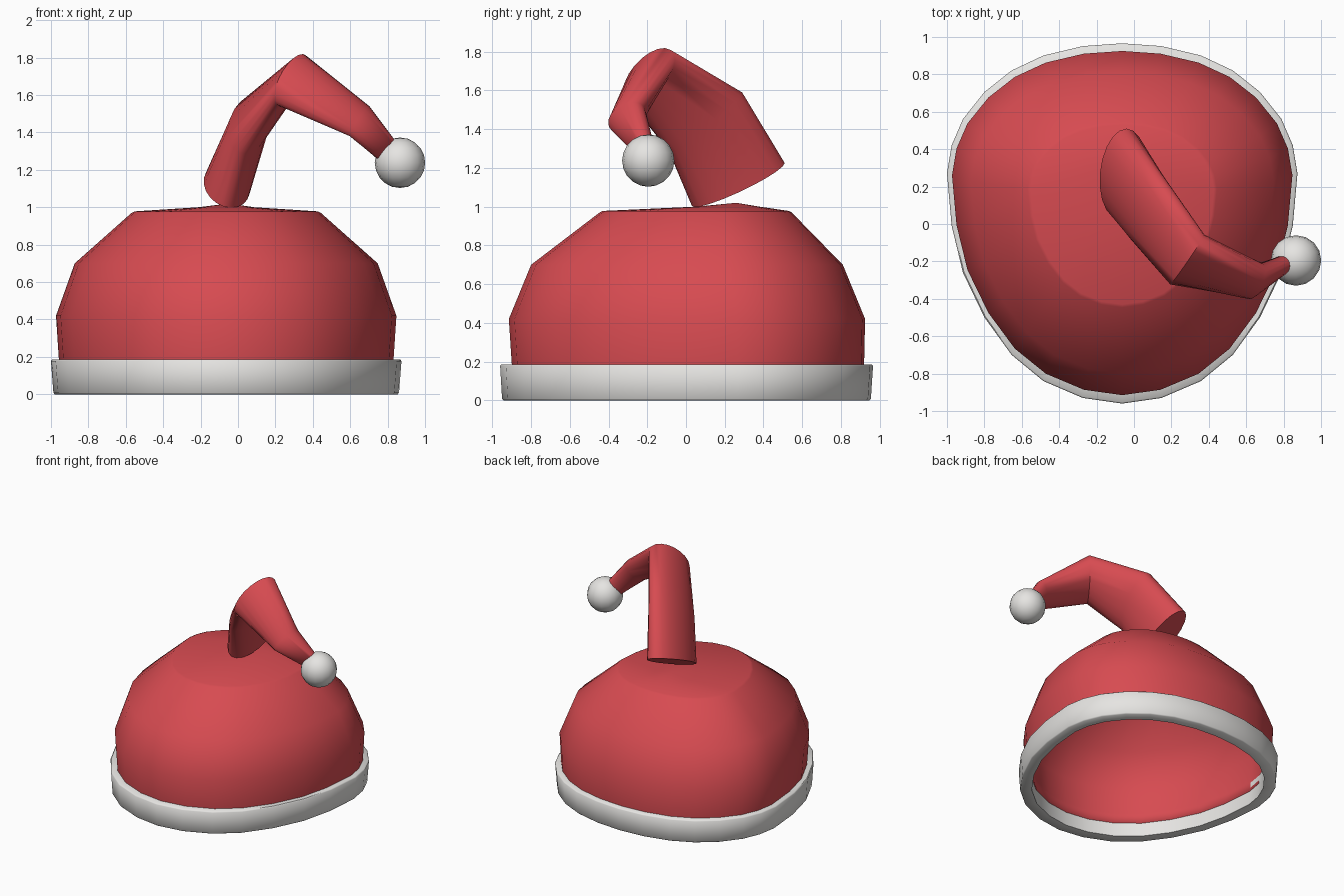
import bpy, bmesh, math
from mathutils import Vector

if "Cube" in bpy.data.objects:
    bpy.data.objects.remove(bpy.data.objects["Cube"])


def material(name, rgb):
    m = bpy.data.materials.new(name)
    m.diffuse_color = (*rgb, 1)
    m.use_nodes = True
    m.node_tree.nodes["Principled BSDF"].inputs["Base Color"].default_value = m.diffuse_color
    return m


RED = material("red felt", (0.68, 0.07, 0.082))
WHITE = material("white fur", (0.79, 0.78, 0.76))


def loft(name, rings, mat, cap_start=False, cap_end=False, closed=False, apex=None):
    """Skin a list of equal-length point rings."""
    bm = bmesh.new()
    vs = [[bm.verts.new(p) for p in r] for r in rings]
    n = len(vs[0])
    pairs = list(zip(vs, vs[1:]))
    if closed:
        pairs.append((vs[-1], vs[0]))
    for a, b in pairs:
        for i in range(n):
            j = (i + 1) % n
            bm.faces.new((a[i], a[j], b[j], b[i]))
    if apex:
        tip = bm.verts.new(apex)
        for i in range(n):
            bm.faces.new((vs[-1][i], vs[-1][(i + 1) % n], tip))
    if cap_start:
        bm.faces.new(vs[0])
    if cap_end:
        bm.faces.new(vs[-1])
    bmesh.ops.recalc_face_normals(bm, faces=bm.faces)
    me = bpy.data.meshes.new(name)
    bm.to_mesh(me)
    bm.free()
    ob = bpy.data.objects.new(name, me)
    bpy.context.collection.objects.link(ob)
    me.materials.append(mat)
    return ob


def smooth(ob, degrees=32):
    bpy.ops.object.select_all(action='DESELECT')
    ob.select_set(True)
    bpy.context.view_layer.objects.active = ob
    bpy.ops.object.shade_smooth_by_angle(angle=math.radians(degrees))


# Egg-shaped head outline: one half, mirrored, scaled to unit half-width/length
HALF = [(0, .965), (.21, .95), (.42, .90), (.59, .82), (.735, .705), (.85, .56),
        (.91, .42), (.935, .27), (.91, -.01), (.85, -.26), (.735, -.50),
        (.59, -.70), (.42, -.84), (.21, -.93), (0, -.96)]
EGG = HALF + [(-x, y) for x, y in HALF[-2:0:-1]]
CX = -0.063


def egg(hx, y0, y1, z, cx=CX):
    """Outline of half-width hx reaching from y0 to y1 at height z."""
    return [(cx + x / .935 * hx, (y0 + y1) / 2 + (y - .0025) / .9625 * (y1 - y0) / 2, z)
            for x, y in EGG]


# Crown: domed bowl with a nearly flat top, soft shoulder and open underside
crown = loft("crown", [
    egg(.888, -.895, .915, .11),
    egg(.895, -.90, .92, .19),
    egg(.910, -.915, .925, .42),
    egg(.810, -.80, .81, .70),
    egg(.506, -.446, .546, .970),
    egg(.490, -.43, .53, .978),
    egg(.150, .05, .38, 1.00),
], RED, apex=(-.05, .26, 1.02))
shell = crown.modifiers.new("thickness", 'SOLIDIFY')
shell.thickness = .045
shell.offset = -1
smooth(crown, 40)

# Brim: band with small chamfers, leaning slightly outward
brim = loft("brim", [
    egg(.917, -.942, .947, 0),
    egg(.924, -.950, .955, .008),
    egg(.937, -.960, .966, .178),
    egg(.930, -.953, .959, .186),
    egg(.850, -.86, .875, .186),
    egg(.840, -.855, .87, 0),
], WHITE, closed=True)
smooth(brim, 50)

# Tail: bent, tapering oval tube; each section is centre, long and short half-axes
SECTIONS = [
    ((-.06, .27, 1.115), (.02, .24, .11), (.122, 0, -.042)),
    ((.06, .10, 1.44), (.05, .19, .15), (.10, 0, -.04)),
    ((.285, -.19, 1.68), (.08, .11, .13), (.045, .075, -.05)),
    ((.65, -.305, 1.46), (.05, .02, .08), (.02, .095, .01)),
    ((.80, -.22, 1.30), (.045, 0, .05), (.02, .06, -.01)),
]
rings = []
for centre, long_axis, short_axis in SECTIONS:
    c, a, b = map(Vector, (centre, long_axis, short_axis))
    rings.append([c + a * math.cos(t) + b * math.sin(t)
                  for t in (k * math.tau / 20 for k in range(20))])
tail = loft("tail", rings, RED, cap_start=True, cap_end=True)
smooth(tail, 55)

# Pompom at the tip of the tail
bpy.ops.mesh.primitive_uv_sphere_add(segments=16, ring_count=10, radius=.135,
                                     location=(.866, -.195, 1.238))
pompom = bpy.context.object
pompom.name = "pompom"
pompom.data.materials.append(WHITE)
smooth(pompom, 60)
